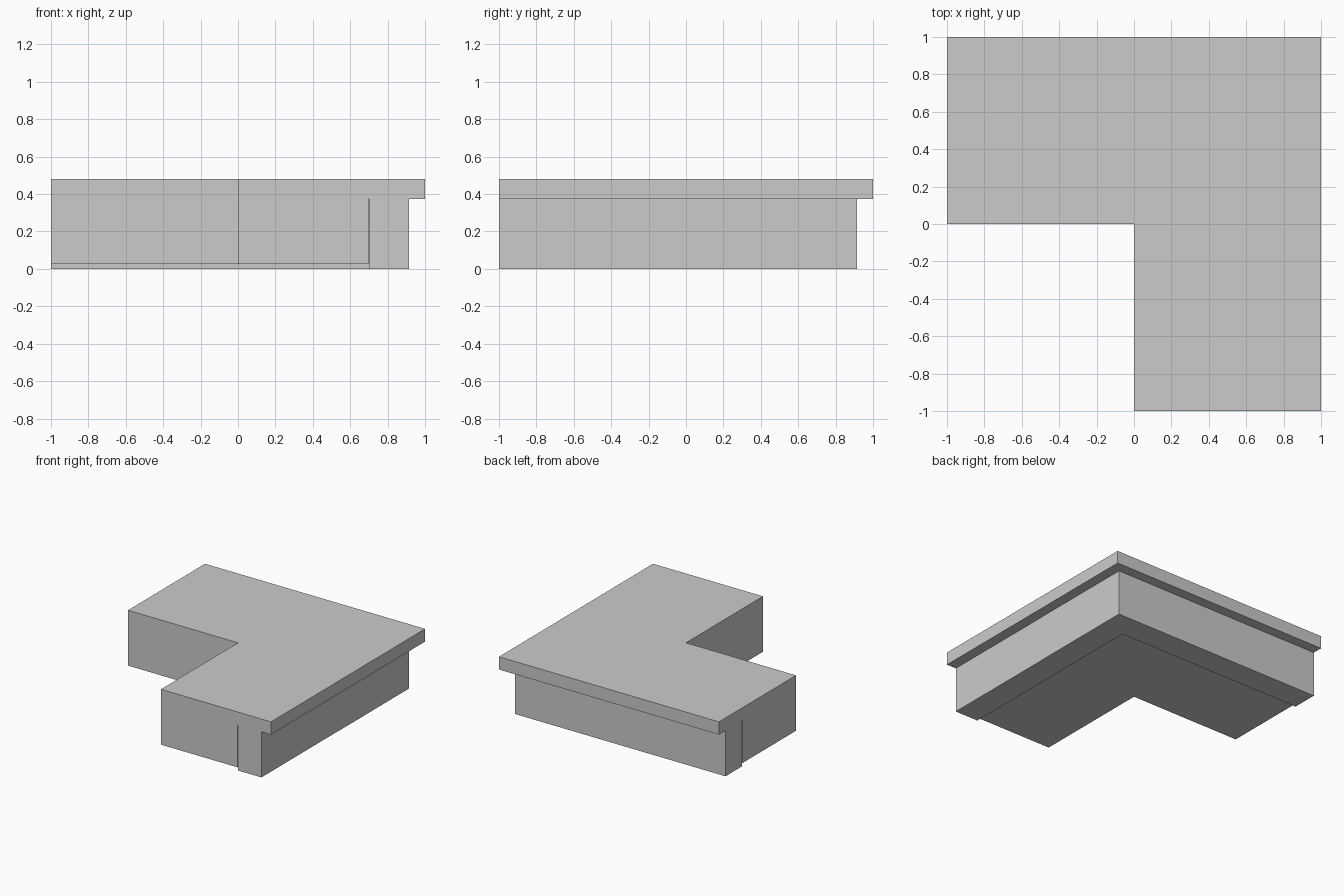
import bpy
import bmesh

if "Cube" in bpy.data.objects:
    bpy.data.objects.remove(bpy.data.objects["Cube"])

# One flat grey for the whole counter
grey = bpy.data.materials.new("light_grey")
grey.diffuse_color = (0.6, 0.6, 0.6, 1.0)
grey.use_nodes = True
grey.node_tree.nodes["Principled BSDF"].inputs["Base Color"].default_value = grey.diffuse_color


def prism(name, outline, z0, z1):
    """Extrude a flat counter-clockwise outline from z0 up to z1."""
    bm = bmesh.new()
    base = bm.faces.new([bm.verts.new((x, y, z0)) for x, y in outline])
    ext = bmesh.ops.extrude_face_region(bm, geom=[base], use_keep_orig=True)
    top = [g for g in ext["geom"] if isinstance(g, bmesh.types.BMVert)]
    bmesh.ops.translate(bm, verts=top, vec=(0, 0, z1 - z0))
    bmesh.ops.recalc_face_normals(bm, faces=bm.faces)
    mesh = bpy.data.meshes.new(name)
    bm.to_mesh(mesh)
    bm.free()
    mesh.materials.append(grey)
    obj = bpy.data.objects.new(name, mesh)
    bpy.context.collection.objects.link(obj)
    return obj


def corner(inner, outer):
    """L-shaped outline running along the back and the right side."""
    return [(-1, inner), (inner, inner), (inner, -1),
            (outer, -1), (outer, outer), (-1, outer)]


SLAB_Z, TOP_Z = 0.375, 0.48

# Worktop overhanging the back and right sides
prism("worktop", corner(0.0, 1.0), SLAB_Z, TOP_Z)

# Cabinet body, raised slightly off the floor
prism("cabinet", corner(0.0, 0.697), 0.025, SLAB_Z)

# Support panel behind a hairline gap; the front half of the right wing
# sits a touch further in, leaving a fine step at the middle
prism("back_panel",
      [(-1, 0.701), (0.701, 0.701), (0.701, 0.0), (0.701, -1), (0.913, -1),
       (0.913, 0.0), (0.915, 0.0), (0.915, 0.915), (-1, 0.915)],
      0.0, SLAB_Z)
